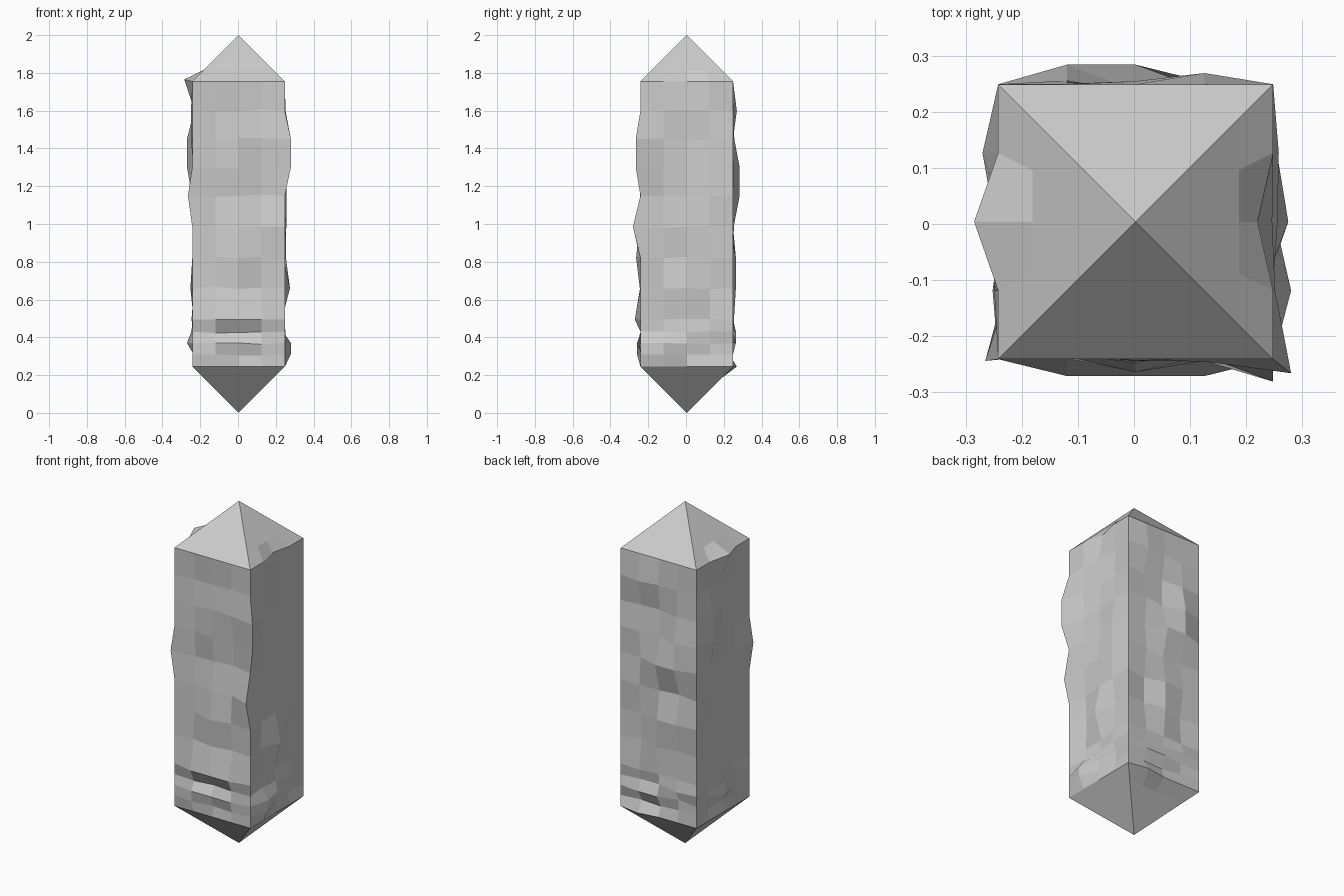
import bpy
import random
from mathutils import Vector

if "Cube" in bpy.data.objects:
    bpy.data.objects.remove(bpy.data.objects["Cube"])

random.seed(7)
HALF, CX, CY = 0.245, 0.003, 0.004
ROWS = [0.245, 0.31, 0.37, 0.43, 0.495, 0.66, 0.82, 0.985,
        1.15, 1.30, 1.45, 1.60, 1.755]

# Sides run counter-clockwise from the front left corner: (start corner, along, outward)
SIDES = {
    "front": ((-1, -1), (1, 0), (0, -1)),
    "right": ((1, -1), (0, 1), (1, 0)),
    "back": ((1, 1), (-1, 0), (0, 1)),
    "left": ((-1, 1), (0, -1), (-1, 0)),
}
# Bulge of the rough stone: side -> row -> (outward amount, bulging columns 1-3)
BULGE = {
    "front": {1: (.018, (1,)), 2: (.018, (1, 2)), 4: (.03, (1, 2, 3)), 6: (.023, (2,))},
    "right": {1: (.032, (1,)), 2: (.032, (1,)), 5: (.027, (2,)), 7: (.008, (2,)),
              8: (.01, (3,)), 12: (-.028, (2,))},
    "back": {0: (.02, (1,)), 2: (.015, (1, 2)), 3: (.015, (3,)), 5: (.015, (2,)),
             6: (.015, (2, 3)), 8: (.035, (2, 3)), 9: (.035, (3,)), 11: (.02, (1,))},
    "left": {2: (.028, (2,)), 5: (.01, (3,)), 9: (.028, (1,)),
             10: (.028, (1,)), 12: (-.0, (1,))},
}
# Corner shifts: (side starting there, row) -> (x, y)
CORNER = {("right", 7): (0, -.04), ("right", 9): (.032, -.025),
          ("right", 10): (.032, -.025), ("front", 8): (-.023, -.003)}


def ring(z, half, row=None):
    """One square loop of sixteen points, roughened when it is a shaft row."""
    points = []
    for name, (start, along, out) in SIDES.items():
        for col in range(4):
            x = CX + half * (start[0] + along[0] * col / 2)
            y = CY + half * (start[1] + along[1] * col / 2)
            push, lift = 0.0, 0.0
            if row is not None:
                if col == 0:
                    dx, dy = CORNER.get((name, row), (0, 0))
                    x, y = x + dx, y + dy
                else:
                    amount, cols = BULGE[name].get(row, (0, ()))
                    if col in cols:
                        push = amount
                    elif 0 < row < len(ROWS) - 1:
                        push = random.uniform(-.02, .008)
                        lift = random.uniform(-.008, .008)
                    if name == "left" and row == 12 and col == 2:
                        push, lift = .043, .01      # chip under the tip
            points.append(Vector((x + out[0] * push, y + out[1] * push, z + lift)))
    return points


# Loops from the lower tip to the upper tip
loops = [ring(0.184, HALF * 0.75)]
loops += [ring(z, HALF, i) for i, z in enumerate(ROWS)]
loops += [ring(1.816, HALF * 0.75)]
verts = [p for loop in loops for p in loop]
faces = []
for r in range(len(loops) - 1):
    for i in range(16):
        j = (i + 1) % 16
        faces.append((r * 16 + i, r * 16 + j, (r + 1) * 16 + j, (r + 1) * 16 + i))

# Pointed ends
bottom, top = len(verts), len(verts) + 1
verts += [Vector((CX, CY, 0)), Vector((CX, CY, 2))]
last = (len(loops) - 1) * 16
for i in range(16):
    j = (i + 1) % 16
    faces.append((bottom, j, i))
    faces.append((top, last + i, last + j))

mesh = bpy.data.meshes.new("stone_pillar")
mesh.from_pydata(verts, [], faces)
mesh.update()
stone = bpy.data.materials.new("pale_grey_stone")
stone.diffuse_color = (0.604, 0.604, 0.604, 1)
stone.use_nodes = True
stone.node_tree.nodes["Principled BSDF"].inputs["Base Color"].default_value = stone.diffuse_color
mesh.materials.append(stone)
pillar = bpy.data.objects.new("stone_pillar", mesh)
bpy.context.collection.objects.link(pillar)
